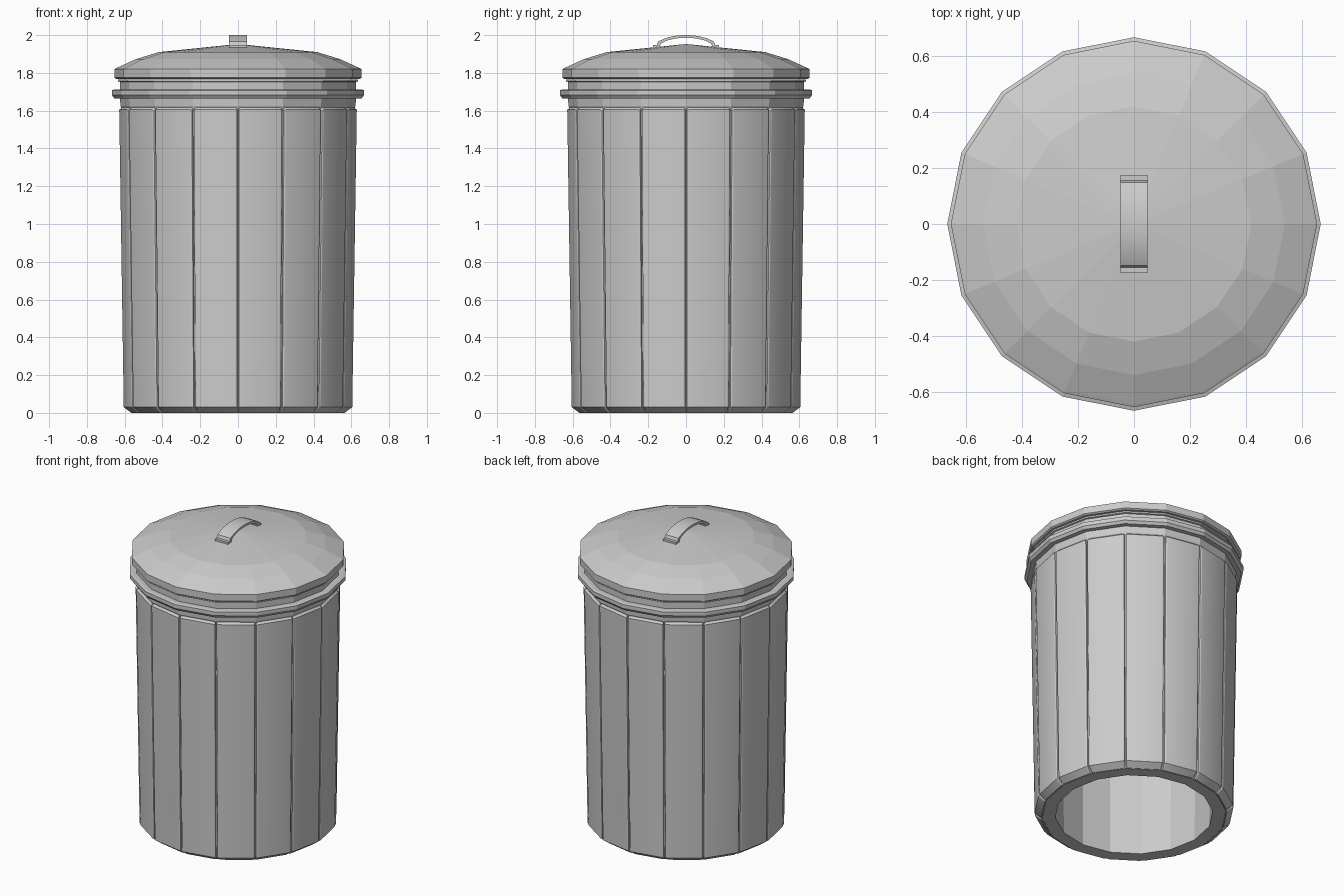
import bpy, bmesh
from math import sin, cos, pi, radians

if "Cube" in bpy.data.objects:
    bpy.data.objects.remove(bpy.data.objects["Cube"])

SIDES = 16
STEP = 2 * pi / SIDES


def finish(name, bm, smooth=None):
    bmesh.ops.remove_doubles(bm, verts=bm.verts, dist=1e-5)
    bmesh.ops.recalc_face_normals(bm, faces=bm.faces)
    me = bpy.data.meshes.new(name)
    bm.to_mesh(me)
    bm.free()
    ob = bpy.data.objects.new(name, me)
    bpy.context.collection.objects.link(ob)
    if smooth:
        bpy.ops.object.select_all(action='DESELECT')
        ob.select_set(True)
        bpy.context.view_layer.objects.active = ob
        bpy.ops.object.shade_smooth_by_angle(angle=radians(smooth))
    return ob


def lathe(name, profile, closed):
    """Revolve (radius, z) points into a 16-sided faceted form."""
    bm = bmesh.new()
    rings = [[bm.verts.new((r * cos(i * STEP), r * sin(i * STEP), z))
              for i in range(SIDES)] for r, z in profile]
    count = len(rings) if closed else len(rings) - 1
    for k in range(count):
        a, b = rings[k], rings[(k + 1) % len(rings)]
        for i in range(SIDES):
            j = (i + 1) % SIDES
            bm.faces.new((a[i], a[j], b[j], b[i]))
    bmesh.ops.remove_doubles(bm, verts=bm.verts, dist=1e-5)
    bmesh.ops.dissolve_degenerate(bm, edges=bm.edges, dist=1e-6)
    return finish(name, bm)


# hollow can with rolled band and neck
lathe("can_body", [(0.48, 0), (0.56, 0), (0.593, 0.03), (0.612, 1.60),
                   (0.622, 1.625), (0.625, 1.665), (0.655, 1.665),
                   (0.668, 1.682), (0.668, 1.708), (0.655, 1.712),
                   (0.625, 1.712), (0.625, 1.752), (0.635, 1.755),
                   (0.635, 1.765), (0.50, 1.765)], True)

# lid shell with a shallow dome
lathe("lid", [(0, 1.953), (0.42, 1.91), (0.54, 1.873), (0.645, 1.825),
              (0.655, 1.82), (0.655, 1.775), (0.645, 1.768), (0.61, 1.768),
              (0.61, 1.81), (0.53, 1.85), (0.41, 1.89), (0, 1.93)], False)

# raised wall panels with rounded long edges and dark grooves between them
bm = bmesh.new()
outline = [(0.55, 0.004), (0.568, 0.0), (0.608, 0.03), (0.632, 1.605),
           (0.615, 1.62), (0.59, 1.615)]
half = STEP / 2
gap = 0.004
for n in range(SIDES):
    mid = (n + 0.5) * STEP
    caps = []
    for side in (-1, 1):
        pts = []
        for r, z in outline:
            d = r * cos(half)
            w = side * (r * sin(half) - gap)
            pts.append(bm.verts.new((d * cos(mid) - w * sin(mid),
                                     d * sin(mid) + w * cos(mid), z)))
        caps.append(pts)
    a, b = caps
    bm.faces.new(a)
    bm.faces.new(b[::-1])
    for i in range(len(a)):
        j = (i + 1) % len(a)
        bm.faces.new((a[i], b[i], b[j], a[j]))
    edges = [bm.edges.get((p[k], p[k + 1])) for p in caps for k in (1, 2, 3)]
    bmesh.ops.bevel(bm, geom=edges, offset=0.012, segments=3, profile=0.5,
                    affect='EDGES')
finish("wall_panels", bm, 35)

# strap handle: extruded band with flat feet
top = [(0.175, 1.947), (0.155, 1.947), (0.148, 1.966), (0.11, 1.984),
       (0.06, 1.996), (0.02, 2.0)]
low = [(0.175, 1.933), (0.14, 1.933), (0.134, 1.955), (0.10, 1.972),
       (0.055, 1.982), (0.02, 1.986)]
top += [(-y, z) for y, z in reversed(top)]
low += [(-y, z) for y, z in reversed(low)]
bm = bmesh.new()
rows = [[bm.verts.new((x, y, z)) for x, (y, z) in
         ((-0.048, t), (0.048, t), (0.048, l), (-0.048, l))]
        for t, l in zip(top, low)]
for a, b in zip(rows, rows[1:]):
    for i in range(4):
        j = (i + 1) % 4
        bm.faces.new((a[i], a[j], b[j], b[i]))
bm.faces.new(rows[0])
bm.faces.new(rows[-1])
finish("lid_handle", bm, 30)
